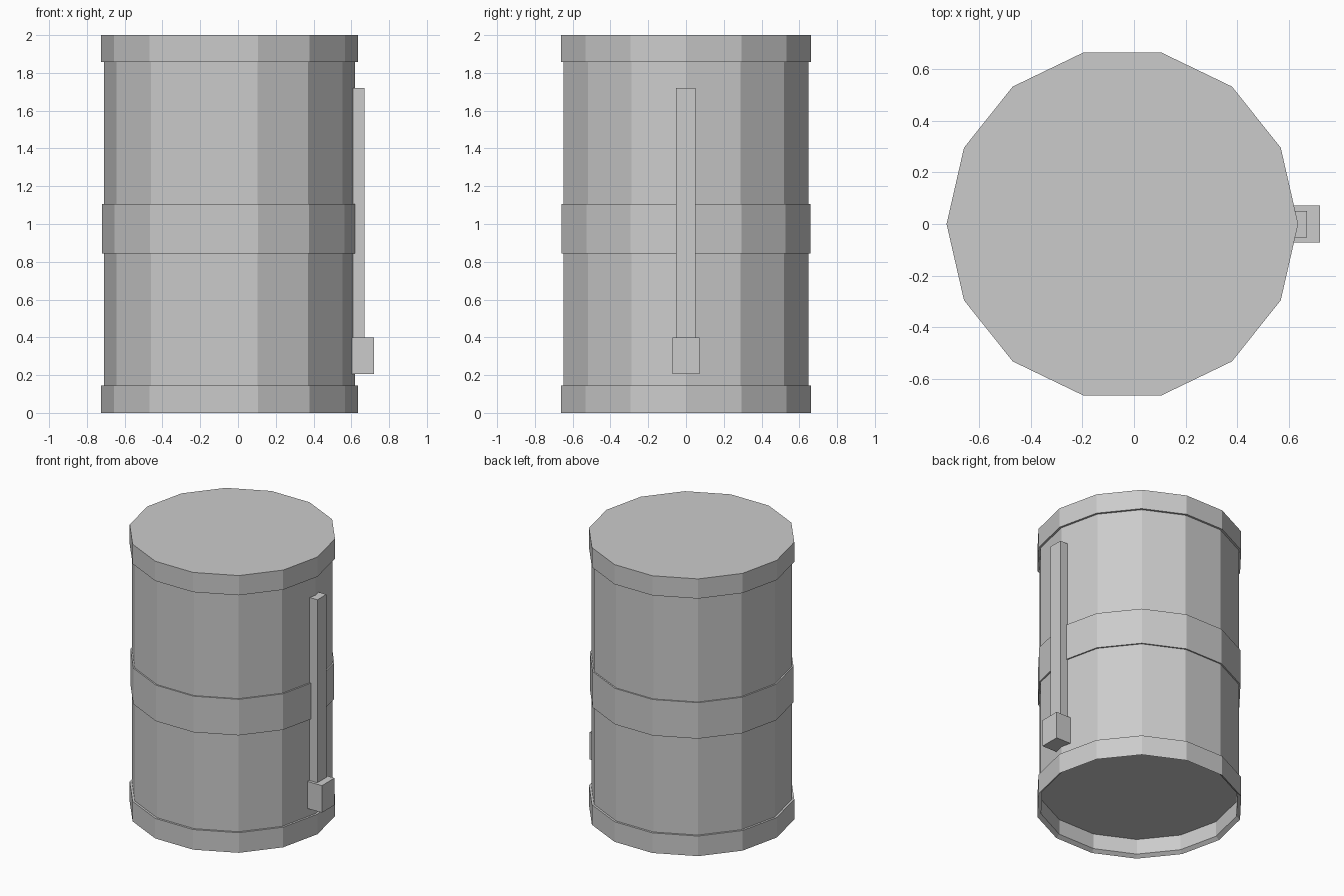
import bpy, bmesh, math

if "Cube" in bpy.data.objects:
    bpy.data.objects.remove(bpy.data.objects["Cube"])

SIDES = 14
CX = -0.045  # drum axis, offset because the gauge sticks out on +x

steel = bpy.data.materials.new("light_grey")
steel.diffuse_color = (0.6, 0.6, 0.6, 1)
steel.use_nodes = True
steel.node_tree.nodes["Principled BSDF"].inputs["Base Color"].default_value = steel.diffuse_color


def finish(bm, name):
    bmesh.ops.recalc_face_normals(bm, faces=bm.faces)
    mesh = bpy.data.meshes.new(name)
    bm.to_mesh(mesh)
    bm.free()
    mesh.materials.append(steel)
    obj = bpy.data.objects.new(name, mesh)
    bpy.context.collection.objects.link(obj)
    return obj


def lathe(name, profile, closed=False):
    """Spin (radius, z) points into a faceted solid; open profiles get end caps."""
    bm = bmesh.new()
    rings = []
    for r, z in profile:
        rings.append([bm.verts.new((CX + r * math.cos(math.tau * i / SIDES),
                                    r * math.sin(math.tau * i / SIDES), z))
                      for i in range(SIDES)])
    pairs = list(zip(rings, rings[1:]))
    if closed:
        pairs.append((rings[-1], rings[0]))
    else:
        bm.faces.new(rings[0])
        bm.faces.new(rings[-1])
    for a, b in pairs:
        for i in range(SIDES):
            j = (i + 1) % SIDES
            bm.faces.new((a[i], a[j], b[j], b[i]))
    return finish(bm, name)


def box(name, x, y, z):
    bm = bmesh.new()
    bmesh.ops.create_cube(bm, size=1)
    for v in bm.verts:
        v.co = [lo if c < 0 else hi for c, (lo, hi) in zip(v.co, (x, y, z))]
    return finish(bm, name)


# Drum wall with raised end rims, raised middle band and recessed base
lathe("drum", [
    (0.655, 0.13), (0.655, 0.02), (0.68, 0.0),      # recessed base and lip
    (0.68, 0.145), (0.665, 0.145),                  # lower rim
    (0.665, 0.845), (0.675, 0.845),                 # lower wall
    (0.675, 1.105), (0.665, 1.105),                 # middle band
    (0.665, 1.858), (0.68, 1.858), (0.68, 2.0),     # upper wall and rim
])

# Level gauge on the right side
box("gauge_tube", (0.59, 0.67), (-0.052, 0.05), (0.39, 1.72))
box("valve_block", (0.59, 0.72), (-0.072, 0.072), (0.205, 0.4))
